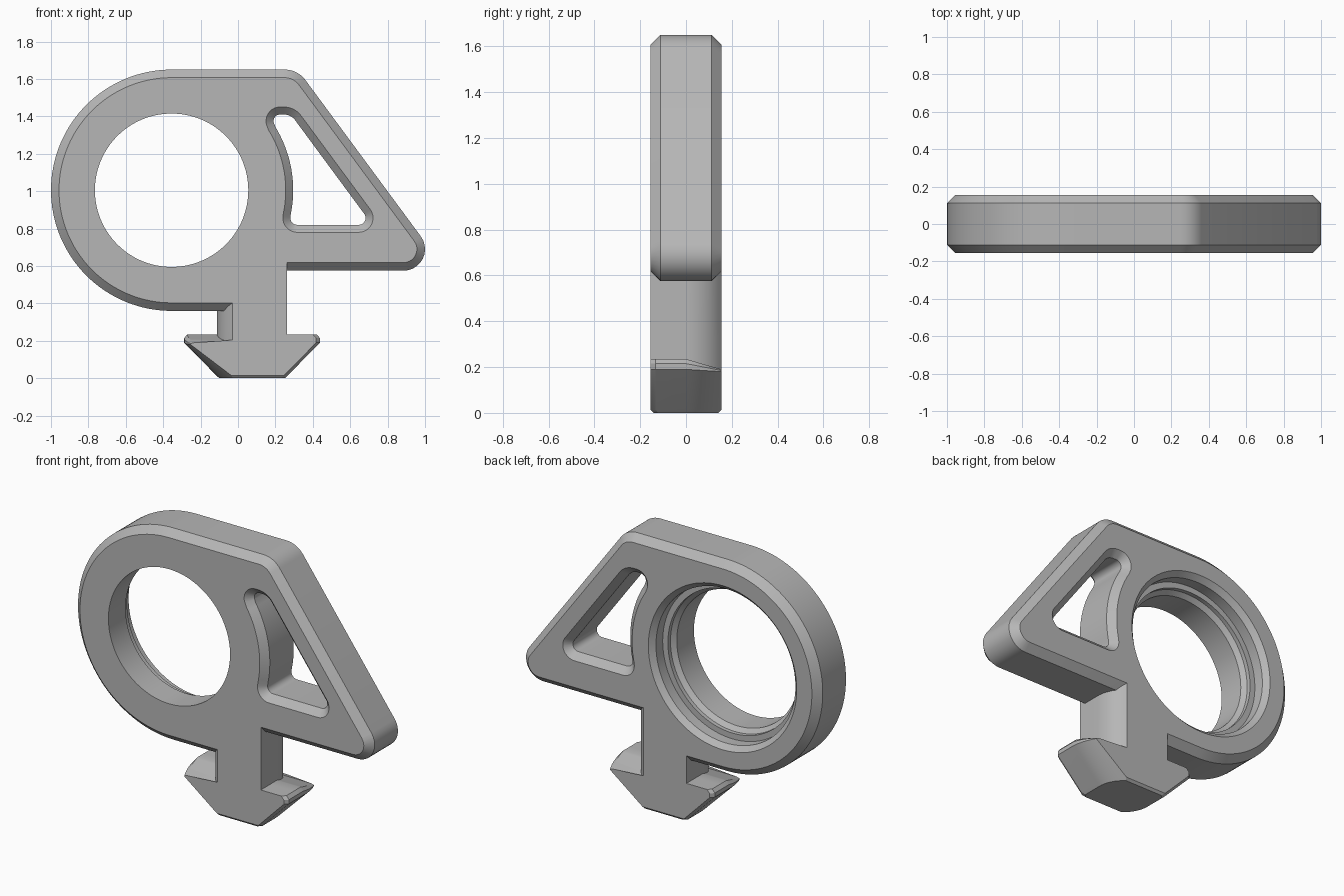
import bpy, bmesh
from math import sin, cos, radians, sqrt
from mathutils import Vector

cube = bpy.data.objects.get("Cube")
if cube:
    bpy.data.objects.remove(cube)

HALF = 0.155            # half thickness of the plate
RING = (-0.355, 1.005)  # ring centre in x, z
STEM_X = 0.075          # axis of the quarter-turn foot
SLANT = 36.4            # direction the sloping edge faces

grey = bpy.data.materials.new("plain_grey")
grey.use_nodes = True
colour = (0.47, 0.47, 0.47, 1)
grey.diffuse_color = colour
grey.node_tree.nodes["Principled BSDF"].inputs["Base Color"].default_value = colour


def arc(centre, r, start, end, n=10):
    """Points of an arc in the x, z plane."""
    steps = [radians(start + (end - start) * i / n) for i in range(n + 1)]
    return [Vector((centre[0] + r * cos(a), centre[1] + r * sin(a))) for a in steps]


def offset(points, d):
    """Grow a counter-clockwise outline by d."""
    result = []
    for i, p in enumerate(points):
        a = (p - points[i - 1]).normalized()
        b = (points[(i + 1) % len(points)] - p).normalized()
        na, nb = Vector((a.y, -a.x)), Vector((b.y, -b.x))
        result.append(p + (na + nb) * d / (1 + na.dot(nb)))
    return result


def at_depth(points, y):
    return [(p.x, y, p.y) for p in points]


def loft(name, loops):
    """Join matching loops into a closed solid."""
    bm = bmesh.new()
    rows = [[bm.verts.new(p) for p in loop] for loop in loops]
    n = len(rows[0])
    for low, high in zip(rows, rows[1:]):
        for i in range(n):
            j = (i + 1) % n
            bm.faces.new((low[i], low[j], high[j], high[i]))
    bm.faces.new(rows[0])
    bm.faces.new(rows[-1])
    bmesh.ops.recalc_face_normals(bm, faces=bm.faces)
    mesh = bpy.data.meshes.new(name)
    bm.to_mesh(mesh)
    bm.free()
    mesh.materials.append(grey)
    obj = bpy.data.objects.new(name, mesh)
    bpy.context.collection.objects.link(obj)
    return obj


def combine(target, tool, operation):
    mod = target.modifiers.new(operation, "BOOLEAN")
    mod.operation, mod.solver, mod.object = operation, "EXACT", tool
    bpy.context.view_layer.objects.active = target
    bpy.ops.object.modifier_apply(modifier=mod.name)
    bpy.data.objects.remove(tool)


# Plate: round head, sloping nose and chamfered rim
outline = (arc((0.885, 0.69), 0.115, -90, SLANT)
           + arc((0.25, 1.513), 0.137, SLANT, 90)
           + arc(RING, 0.645, 90, 270, 64)
           + [Vector((0.1, 0.36)), Vector((0.1, 0.575))])
rim = offset(outline, -0.043)
body = loft("ring_plate", [at_depth(rim, -HALF), at_depth(outline, -0.112),
                           at_depth(outline, 0.112), at_depth(rim, HALF)])


# Foot: section is square on two opposite corners and round on the others
def section(a, z, slope=0.0, chamfer=0.0, depth=HALF):
    half = [(a - chamfer, -depth), (a, -depth + chamfer + 0.001), (a, -0.06)]
    half += [(sqrt(a * a - y * y), y) for y in [depth * i / 10 for i in range(11)]]
    loop = []
    for side in (1, -1):
        loop += [(STEM_X + side * x, side * y, z - slope * max(0, y / HALF))
                 for x, y in half]
    return loop


foot = loft("foot", [
    section(0.175, 0.0, 0, 0.02, 0.142),
    section(0.19, 0.014, 0, 0.02),
    section(0.363, 0.19, 0.01, 0.02),
    section(0.363, 0.215, 0.03, 0.02),
    section(0.345, 0.235, 0.045, 0.02),
    section(0.187, 0.235, 0.045),
    section(0.187, 0.66)])
combine(body, foot, "UNION")

# Stepped bore, wider at the back
steps = [(0.41, -0.3), (0.41, 0.01), (0.435, 0.035), (0.435, 0.06),
         (0.47, 0.06), (0.47, 0.125), (0.50, HALF), (0.50, 0.3)]
bore = loft("bore_cutter", [at_depth(arc(RING, r, 0, 357.1875, 127), y)
                            for r, y in steps])
combine(body, bore, "DIFFERENCE")

# Slot beside the ring, chamfered on both faces
slot = (arc((0.317, 0.857), 0.037, 168, 270)
        + arc((0.645, 0.857), 0.037, -90, SLANT)
        + arc((0.245, 1.335), 0.075, SLANT, 90)
        + arc((0.225, 1.375), 0.035, 90, 212)
        + arc(RING, 0.65, 31.5, -11.5, 24))
wide = offset(slot, 0.045)
slot_cutter = loft("slot_cutter", [at_depth(wide, -0.16), at_depth(slot, -0.115),
                                   at_depth(slot, 0.115), at_depth(wide, 0.16)])
combine(body, slot_cutter, "DIFFERENCE")

# Smooth curves, crisp edges
bpy.ops.object.select_all(action="DESELECT")
body.select_set(True)
bpy.context.view_layer.objects.active = body
bpy.ops.object.shade_smooth_by_angle(angle=radians(25))
